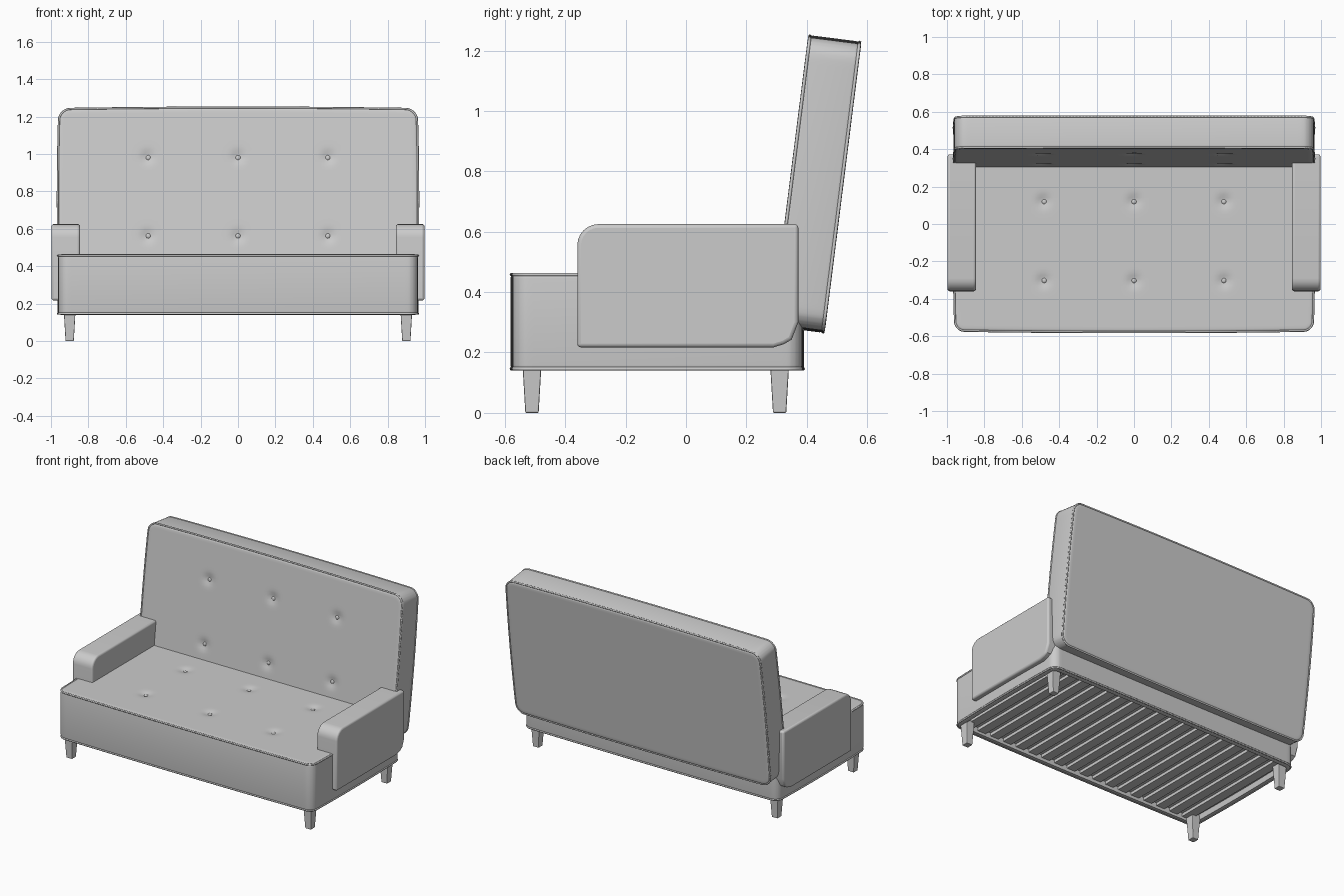
import bpy, bmesh, math
from mathutils import Matrix, Vector

if "Cube" in bpy.data.objects:
    bpy.data.objects.remove(bpy.data.objects["Cube"])

HW, HD, EDGE, BOW = 0.958, 0.478, 0.018, 0.008   # cushion half sizes, edge radius, side bulge
BUTTONS = [(x, y) for x in (-0.48, 0, 0.48) for y in (-0.207, 0.214)]


def add_mesh(name, bm, matrix=Matrix(), smooth=True):
    bmesh.ops.recalc_face_normals(bm, faces=bm.faces[:])
    me = bpy.data.meshes.new(name)
    bm.to_mesh(me)
    bm.free()
    ob = bpy.data.objects.new(name, me)
    bpy.context.collection.objects.link(ob)
    ob.matrix_world = matrix
    if smooth:
        bpy.ops.object.select_all(action='DESELECT')
        bpy.context.view_layer.objects.active = ob
        ob.select_set(True)
        bpy.ops.object.shade_smooth_by_angle(angle=math.radians(35))
    return ob


def mirror_x(ob):
    ob.modifiers.new("mirror", 'MIRROR')


def plan(x, y, r):
    """Map a rectangle point to a rounded, slightly bulging outline."""
    dx, dy = max(0, abs(x) - HW + r), max(0, abs(y) - HD + r)
    px, py = x, y
    if dx > 0 and dy > 0:
        k = max(dx, dy) / math.hypot(dx, dy)
        px = math.copysign(HW - r + dx * k, x)
        py = math.copysign(HD - r + dy * k, y)
    u, v = x / HW, y / HD
    return px + BOW * u * (1 - v * v), py + BOW * v * (1 - u * u)


def grid_lines(half):
    """Even lines with extra ones close to the edges."""
    near = [half - s for s in (0, .001, .005, .011, EDGE, 0.034, 0.040, 0.05)]
    inner = half - 0.05
    n = round(2 * inner / 0.018)
    mid = [-inner + 2 * inner * i / n for i in range(1, n)]
    return [-a for a in near] + mid + near[::-1]


def cushion(name, half_h, r, recess, matrix):
    xs, ys = grid_lines(HW), grid_lines(HD)
    nx, ny = len(xs), len(ys)
    bm = bmesh.new()
    sheets = []
    for side in (1, -1):
        rows = []
        for x in xs:
            row = []
            for y in ys:
                s = min(HW - abs(x), HD - abs(y))
                e = max(0, EDGE - s)
                z = half_h - EDGE + math.sqrt(max(0, EDGE ** 2 - e * e))
                if side > 0:
                    for bx, by in BUTTONS:
                        d = math.hypot(x - bx, y - by)
                        z -= 0.014 * math.exp(-(d / 0.03) ** 2)
                elif s > 0.037:
                    z -= recess
                px, py = plan(x, y, r)
                row.append(bm.verts.new((px, py, side * z)))
            rows.append(row)
        for i in range(nx - 1):
            for j in range(ny - 1):
                bm.faces.new((rows[i][j], rows[i + 1][j], rows[i + 1][j + 1], rows[i][j + 1]))
        sheets.append(rows)
    rim = ([(i, 0) for i in range(nx)] + [(nx - 1, j) for j in range(1, ny)]
           + [(i, ny - 1) for i in range(nx - 2, -1, -1)] + [(0, j) for j in range(ny - 2, 0, -1)])
    t, b = sheets
    for (i, j), (k, l) in zip(rim, rim[1:] + rim[:1]):
        bm.faces.new((t[i][j], t[k][l], b[k][l], b[i][j]))
    # piping along both rims
    for side, label in ((1, "front"), (-1, "rear")):
        cu = bpy.data.curves.new(name + "_piping_" + label, 'CURVE')
        cu.dimensions = '3D'
        cu.bevel_depth, cu.bevel_resolution = 0.006, 1
        sp = cu.splines.new('POLY')
        sp.points.add(len(rim) - 1)
        for p, (i, j) in zip(sp.points, rim):
            co = t[i][j].co
            p.co = (co.x * 0.997, co.y * 0.994, side * (half_h - EDGE * 0.33), 1)
        sp.use_cyclic_u = True
        ob = bpy.data.objects.new(cu.name, cu)
        bpy.context.collection.objects.link(ob)
        ob.matrix_world = matrix
    add_mesh(name, bm, matrix)
    # upholstery buttons
    bm = bmesh.new()
    for x, y in BUTTONS:
        m = Matrix.Translation((x, y, half_h - 0.013)) @ Matrix.Diagonal((1, 1, 0.5, 1))
        bmesh.ops.create_uvsphere(bm, u_segments=12, v_segments=8, radius=0.014, matrix=m)
    add_mesh(name + "_buttons", bm, matrix)


# seat and leaning backrest
cushion("seat", 0.162, 0.05, 0.035, Matrix.Translation((0, -0.095, 0.302)))
cushion("backrest", 0.089, 0.06, 0,
        Matrix.Translation((0, 0.432, 0.758)) @ Matrix.Rotation(math.radians(82.8), 4, 'X'))

# armrests: side profile extruded across
arc = [(-0.29 - 0.07 * math.cos(a), 0.555 + 0.07 * math.sin(a))
       for a in (math.radians(15 * i) for i in range(7))]
profile = [(-0.36, 0.217)] + arc + [(0.372, 0.625), (0.372, 0.30), (0.35, 0.243), (0.325, 0.228), (0.29, 0.217)]
bm = bmesh.new()
face = bm.faces.new([bm.verts.new((0.845, y, z)) for y, z in profile])
ext = bmesh.ops.extrude_face_region(bm, geom=[face])
bmesh.ops.translate(bm, vec=(0.152, 0, 0), verts=[v for v in ext['geom'] if isinstance(v, bmesh.types.BMVert)])
arm = add_mesh("armrest", bm)
bev = arm.modifiers.new("bevel", 'BEVEL')
bev.width, bev.segments, bev.limit_method = 0.012, 3, 'ANGLE'
bev.angle_limit = math.radians(50)
mirror_x(arm)

# tapered square legs
for label, y in (("front_leg", -0.51), ("rear_leg", 0.31)):
    bm = bmesh.new()
    m = Matrix.Translation((0.9, y, 0.085)) @ Matrix.Rotation(math.radians(45), 4, 'Z')
    bmesh.ops.create_cone(bm, cap_ends=True, segments=4, radius1=0.022 * math.sqrt(2),
                          radius2=0.032 * math.sqrt(2), depth=0.17, matrix=m)
    leg = add_mesh(label, bm, smooth=False)
    bev = leg.modifiers.new("bevel", 'BEVEL')
    bev.width, bev.segments = 0.004, 2
    mirror_x(leg)

# slats under the seat
bm = bmesh.new()
COUNT = 18
for i in range(COUNT):
    x = -0.865 + 1.73 * i / (COUNT - 1)
    m = Matrix.Translation((x, -0.095, 0.166)) @ Matrix.Diagonal((0.062, 0.885, 0.022, 1))
    bmesh.ops.create_cube(bm, size=1, matrix=m)
add_mesh("underside_slats", bm, smooth=False)
